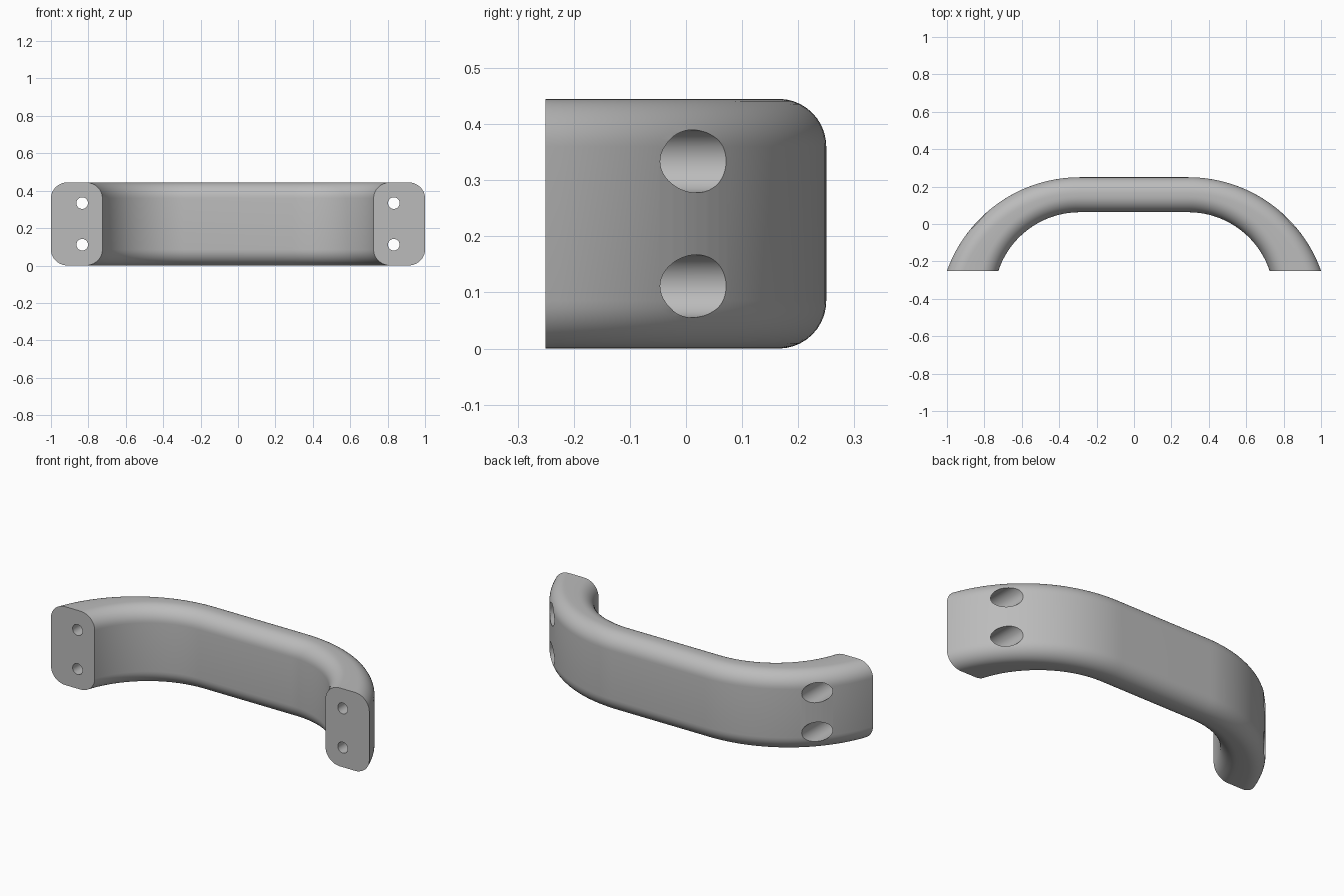
import bpy
import bmesh
import math

cube = bpy.data.objects.get("Cube")
if cube:
    bpy.data.objects.remove(cube, do_unlink=True)

HEIGHT = 0.445
FILLET = 0.085
STRAIGHT = 0.29      # half length of the straight grip
END_Y = -0.25        # mounting plane
ARC_STEPS = 32
CORNER_STEPS = 10

metal = bpy.data.materials.new("satin grey")
metal.use_nodes = True
grey = (0.5, 0.5, 0.5, 1)
metal.diffuse_color = grey
metal.node_tree.nodes["Principled BSDF"].inputs["Base Color"].default_value = grey


def arc_point(y_top, x_end, f):
    """Point on the arc that leaves the grip tangentially and meets the mounting plane."""
    dx, drop = x_end - STRAIGHT, y_top - END_Y
    radius = (dx * dx + drop * drop) / (2 * drop)
    a = f * math.atan2(dx, radius - drop)
    return STRAIGHT + radius * math.sin(a), y_top - radius + radius * math.cos(a)


def section(f, side):
    """Rounded rectangle spanning the inner and outer curves."""
    ox, oy = arc_point(0.25, 1.0, f)
    ix, iy = arc_point(0.063, 0.725, f)
    width = math.hypot(ox - ix, oy - iy)
    r = FILLET * (1 + 0.06 * f * f)
    points = []
    for k, (u0, z0) in enumerate([(width - r, HEIGHT - FILLET), (r, HEIGHT - FILLET),
                                  (r, FILLET), (width - r, FILLET)]):
        for s in range(CORNER_STEPS + 1):
            a = math.pi / 2 * (k + s / CORNER_STEPS)
            t = (u0 + r * math.cos(a)) / width
            points.append((side * (ix + (ox - ix) * t), iy + (oy - iy) * t,
                           z0 + FILLET * math.sin(a)))
    return points


# Handle body swept from one mounting foot to the other
bm = bmesh.new()
fractions = [i / ARC_STEPS for i in range(ARC_STEPS + 1)]
stations = [(f, -1) for f in reversed(fractions)] + [(f, 1) for f in fractions]
rings = [[bm.verts.new(p) for p in section(f, side)] for f, side in stations]
for a, b in zip(rings, rings[1:]):
    for j in range(len(a)):
        k = (j + 1) % len(a)
        bm.faces.new((a[j], a[k], b[k], b[j]))
bm.faces.new(rings[0])
bm.faces.new(rings[-1])
bmesh.ops.recalc_face_normals(bm, faces=bm.faces)
mesh = bpy.data.meshes.new("handle")
bm.to_mesh(mesh)
bm.free()
handle = bpy.data.objects.new("handle", mesh)
bpy.context.collection.objects.link(handle)
mesh.materials.append(metal)


def drill(x, z, radius, y0, y1):
    """Cut a round hole along y."""
    bpy.ops.mesh.primitive_cylinder_add(vertices=48, radius=radius, depth=y1 - y0,
                                        location=(x, (y0 + y1) / 2, z),
                                        rotation=(math.pi / 2, 0, 0))
    cutter = bpy.context.object
    cutter.name = "hole_cutter"
    cutter.hide_render = True
    cutter.data.materials.append(metal)
    mod = handle.modifiers.new("hole", 'BOOLEAN')
    mod.operation = 'DIFFERENCE'
    mod.solver = 'EXACT'
    mod.object = cutter
    bpy.context.view_layer.objects.active = handle
    bpy.ops.object.modifier_apply(modifier=mod.name)
    bpy.data.objects.remove(cutter, do_unlink=True)


# Counterbored screw holes in both feet
for x in (-0.833, 0.833):
    for z in (HEIGHT * 0.25, HEIGHT * 0.75):
        drill(x, z, 0.056, -0.17, 0.4)
        drill(x, z, 0.031, -0.4, 0.0)

# Smooth sweep with crisp hole rims and feet
bpy.ops.object.select_all(action='DESELECT')
handle.select_set(True)
bpy.context.view_layer.objects.active = handle
bpy.ops.object.shade_smooth_by_angle(angle=math.radians(30))
